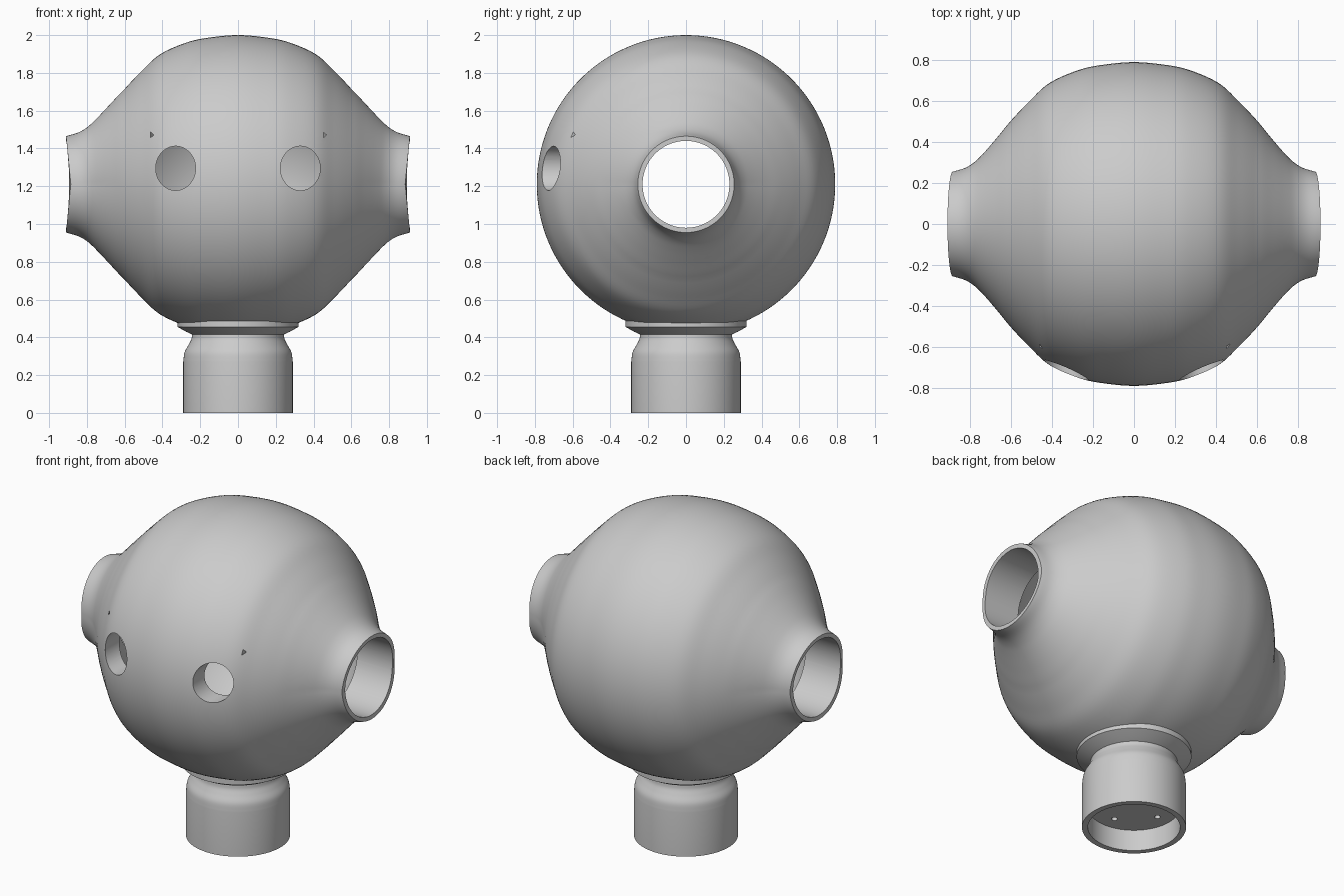
import bpy, bmesh, math
from mathutils import Matrix, Vector

if "Cube" in bpy.data.objects:
    bpy.data.objects.remove(bpy.data.objects["Cube"], do_unlink=True)

CENTRE = 1.21
grey = bpy.data.materials.new("plain_grey")
grey.use_nodes = True
COLOUR = (0.6, 0.6, 0.6, 1)
grey.diffuse_color = COLOUR
grey.node_tree.nodes["Principled BSDF"].inputs["Base Color"].default_value = COLOUR


def smooth_path(points, steps=5):
    """Catmull-Rom curve through the points."""
    pts = [Vector(p) for p in points]
    pts = [2 * pts[0] - pts[1]] + pts + [2 * pts[-1] - pts[-2]]
    out = []
    for a, b, c, d in zip(pts, pts[1:], pts[2:], pts[3:]):
        for i in range(steps):
            t = i / steps
            out.append(0.5 * (2 * b + (c - a) * t + (2 * a - 5 * b + 4 * c - d) * t * t
                              + (3 * b - a - 3 * c + d) * t ** 3))
    return out + [pts[-2]]


def lathe(name, profile, segments=96):
    """Revolve (radius, height) points about z; both ends are capped."""
    bm = bmesh.new()
    rings = []
    for r, h in profile:
        rings.append([bm.verts.new((r * math.cos(2 * math.pi * i / segments),
                                    r * math.sin(2 * math.pi * i / segments), h))
                      for i in range(segments)])
    for lo, hi in zip(rings, rings[1:]):
        for i in range(segments):
            j = (i + 1) % segments
            bm.faces.new((lo[i], lo[j], hi[j], hi[i]))
    bm.faces.new(rings[0])
    bm.faces.new(rings[-1])
    bmesh.ops.recalc_face_normals(bm, faces=bm.faces)
    return to_object(bm, name)


def to_object(bm, name):
    mesh = bpy.data.meshes.new(name)
    bm.to_mesh(mesh)
    bm.free()
    mesh.materials.append(grey)
    obj = bpy.data.objects.new(name, mesh)
    bpy.context.collection.objects.link(obj)
    return obj


def cylinder(radius, depth, matrix, segments=64):
    bm = bmesh.new()
    bmesh.ops.create_cone(bm, cap_ends=True, segments=segments, radius1=radius,
                          radius2=radius, depth=depth, matrix=matrix)
    return to_object(bm, "cutter")


def cut(target, cutter):
    cutter.hide_render = True
    bpy.context.view_layer.objects.active = target
    mod = target.modifiers.new("cut", 'BOOLEAN')
    mod.operation = 'DIFFERENCE'
    mod.solver = 'EXACT'
    mod.object = cutter
    bpy.ops.object.modifier_apply(modifier=mod.name)
    bpy.data.objects.remove(cutter, do_unlink=True)


def finish(obj, angle=35):
    bpy.ops.object.select_all(action='DESELECT')
    obj.select_set(True)
    bpy.context.view_layer.objects.active = obj
    bpy.ops.object.shade_smooth_by_angle(angle=math.radians(angle))


# Head: a round body drawn out into a short tube at each side
half = [(0.79, 0), (0.78, 0.13), (0.755, 0.26), (0.69, 0.41), (0.6, 0.51), (0.505, 0.6),
        (0.42, 0.67), (0.35, 0.73), (0.305, 0.775), (0.275, 0.822), (0.255, 0.885)]
both = [(r, -x) for r, x in reversed(half[1:])] + half
head = lathe("head", smooth_path(both), 128)
head.data.transform(Matrix.Rotation(math.pi / 2, 4, 'Y'))
# The side openings lean outwards at the top
for v in head.data.vertices:
    lean = min(1, max(0, (abs(v.co.x) - 0.6) / 0.27))
    v.co.x += math.copysign(0.1 * lean * v.co.z, v.co.x)
    v.co.z += CENTRE

# Hollow inside and side tunnel
bm = bmesh.new()
bmesh.ops.create_uvsphere(bm, u_segments=96, v_segments=48, radius=0.69,
                          matrix=Matrix.Translation((0, 0, CENTRE)))
cut(head, to_object(bm, "cutter"))
cut(head, cylinder(0.23, 3, Matrix.Translation((0, 0, CENTRE))
                   @ Matrix.Rotation(math.pi / 2, 4, 'Y'), 96))

# Eye holes with a tiny wedge slot above each
turn = Matrix.Rotation(math.pi / 2, 4, 'X')
for side in (-1, 1):
    cut(head, cylinder(0.117, 0.7, Matrix.Translation((side * 0.33, -0.7, 1.295))
                       @ Matrix.Diagonal((0.9, 1, 1, 1)) @ turn))
    cut(head, cylinder(0.018, 0.4, Matrix.Translation((side * 0.457, -0.6, 1.472))
                       @ Matrix.Diagonal((0.6, 1, 1, 1)) @ turn
                       @ Matrix.Rotation(-math.pi / 2, 4, 'Z'), 3))
finish(head)

# Neck: recessed socket, rounded shoulder and a flange under the head
shoulder = smooth_path([(0.29, 0.27), (0.283, 0.32), (0.262, 0.36), (0.247, 0.39), (0.243, 0.415)])
neck = lathe("neck", [(0.257, 0.13), (0.257, 0), (0.29, 0)] + [tuple(p) for p in shoulder]
             + [(0.275, 0.43), (0.32, 0.455), (0.32, 0.487), (0.2, 0.487)])
for i in range(4):
    a = i * math.pi / 2
    cut(neck, cylinder(0.017, 0.2, Matrix.Translation((0.17 * math.cos(a), 0.17 * math.sin(a), 0.15)), 24))
finish(neck, 30)
